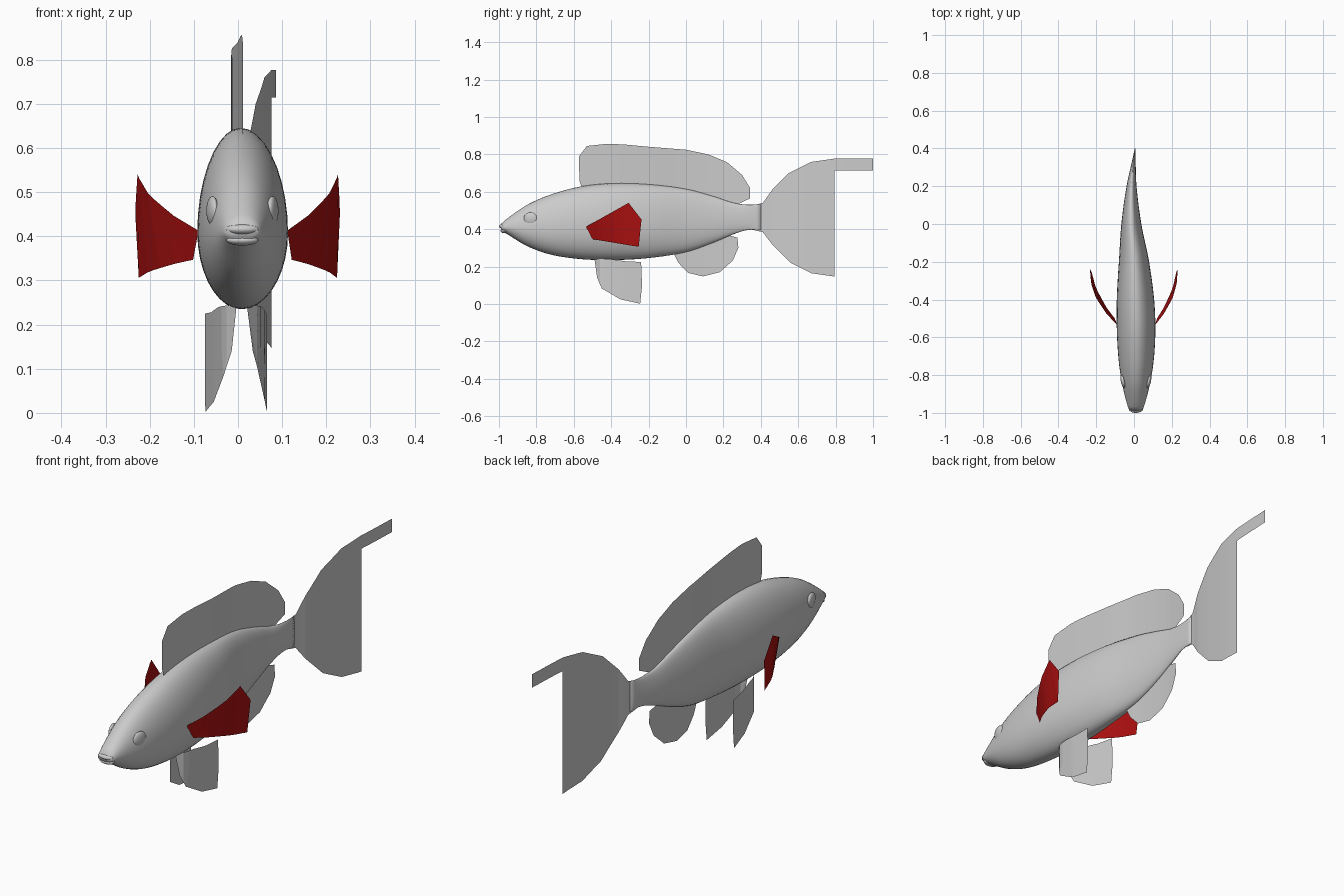
import bpy, bmesh, math
from mathutils import Vector

if "Cube" in bpy.data.objects:
    bpy.data.objects.remove(bpy.data.objects["Cube"])


def interp(table, t, col=1, smooth=False):
    """Interpolate a column of a table keyed by its first entry."""
    n = len(table)
    if t <= table[0][0]:
        return table[0][col]
    if t >= table[-1][0]:
        return table[-1][col]
    i = next(k for k in range(n - 1) if t <= table[k + 1][0])
    a, b = table[i], table[i + 1]
    h = b[0] - a[0]
    f = (t - a[0]) / h
    if not smooth:
        return a[col] + (b[col] - a[col]) * f

    def slope(k):
        p, q = table[max(k - 1, 0)], table[min(k + 1, n - 1)]
        return (q[col] - p[col]) / (q[0] - p[0])
    return ((2*f**3 - 3*f**2 + 1) * a[col] + (f**3 - 2*f*f + f) * h * slope(i)
            + (3*f*f - 2*f**3) * b[col] + (f**3 - f*f) * h * slope(i + 1))


def finish(bm, name, mat=None, smooth=False):
    bmesh.ops.recalc_face_normals(bm, faces=bm.faces)
    mesh = bpy.data.meshes.new(name)
    bm.to_mesh(mesh)
    bm.free()
    obj = bpy.data.objects.new(name, mesh)
    bpy.context.collection.objects.link(obj)
    if mat:
        mesh.materials.append(mat)
    for p in mesh.polygons:
        p.use_smooth = smooth
    return obj


# Swimming curve: sideways offset of the centre line along y
CENTRE = [(-1, .01), (-.55, .011), (-.2, 0), (0, -.014), (.2, -.013), (.35, .001),
          (.41, .008), (.46, .022), (.55, .04), (.67, .06), (.8, .076), (1, .086)]
# Body stations: y, bottom z, top z, half width
BODY = [(-.99, .395, .428, .034), (-.95, .37, .462, .048), (-.85, .31, .53, .073),
        (-.73, .266, .583, .092), (-.57, .241, .627, .102), (-.4, .235, .645, .099),
        (-.2, .246, .64, .08), (0, .278, .615, .053), (.15, .33, .575, .033),
        (.25, .372, .542, .02), (.33, .396, .531, .01), (.4, .395, .535, .002)]


def centre(y):
    return interp(CENTRE, y, smooth=True)


# Body: lofted egg-shaped rings
bm = bmesh.new()
rings, SIDES, STEPS = [], 36, 56
for s in range(STEPS + 1):
    y = -.99 + 1.39 * s / STEPS
    lo, hi, w = (interp(BODY, y, c, True) for c in (1, 2, 3))
    mid = lo + .43 * (hi - lo)
    ring = []
    for k in range(SIDES):
        a = 2 * math.pi * k / SIDES
        rz = hi - mid if math.sin(a) > 0 else mid - lo
        ring.append(bm.verts.new((centre(y) + w * math.cos(a), y, mid + rz * math.sin(a))))
    rings.append(ring)
for r, q in zip(rings, rings[1:]):
    for k in range(SIDES):
        j = (k + 1) % SIDES
        bm.faces.new((r[k], r[j], q[j], q[k]))
bm.faces.new(rings[0])
bm.faces.new(rings[-1])
finish(bm, "body", smooth=True)


def ellipsoid(name, loc, size, yaw=0):
    bpy.ops.mesh.primitive_uv_sphere_add(segments=24, ring_count=14, radius=1,
                                         location=loc, rotation=(0, 0, yaw))
    obj = bpy.context.object
    obj.name = name
    obj.scale = size
    bpy.ops.object.shade_smooth()


# Lips and eyes
ellipsoid("upper_lip", (.01, -.978, .416), (.038, .022, .013))
ellipsoid("lower_lip", (.01, -.97, .391), (.036, .022, .012))
for side, label in ((1, "right"), (-1, "left")):
    ellipsoid(label + "_eye", (.01 + side * .068, -.832, .458), (.012, .036, .033), side * -.2)


def fin(name, outline, bend, step=.03, mat=None):
    """Flat (y, z) outline sliced along y, then bent sideways."""
    bm = bmesh.new()
    bm.faces.new([bm.verts.new((0, y, z)) for y, z in outline])
    bmesh.ops.triangulate(bm, faces=bm.faces)
    ys = [p[0] for p in outline]
    y = min(ys) + step
    while y < max(ys) - .01:
        bmesh.ops.bisect_plane(bm, geom=bm.verts[:] + bm.edges[:] + bm.faces[:],
                               plane_co=Vector((0, y, 0)), plane_no=Vector((0, 1, 0)))
        y += step
    for v in bm.verts:
        v.co.x = bend(v.co.y, v.co.z)
    return finish(bm, name, mat)


# Fins on the centre line
def on_centre(y, z):
    return centre(y)


fin("tail_fin", [(.34, .525), (.41, .54), (.46, .61), (.55, .7), (.67, .76), (.79, .777),
                 (1, .777), (1, .715), (.795, .715), (.795, .147), (.67, .165), (.56, .22),
                 (.46, .32), (.41, .385), (.34, .4)], on_centre)
fin("dorsal_fin", [(-.55, .6), (-.57, .66), (-.572, .79), (-.53, .845), (-.42, .857),
                   (-.33, .853), (-.2, .841), (0, .825), (.12, .8), (.22, .758), (.3, .69),
                   (.343, .62), (.343, .565), (.29, .54), (.25, .52), (.1, .57),
                   (-.2, .62), (-.4, .625)], on_centre)
fin("anal_fin", [(-.07, .28), (-.04, .22), (.01, .167), (.09, .148), (.18, .17), (.25, .232),
                 (.28, .3), (.275, .355), (.22, .37), (.1, .33)], on_centre)

# Pelvic fins, splayed outwards toward the rear
PELVIC = [(-.49, .245), (-.475, .14), (-.45, .083), (-.35, .025), (-.245, .002),
          (-.235, .1), (-.24, .225), (-.32, .228), (-.4, .24)]
SPLAY = {"left": [(-.49, -.003), (-.47, -.018), (-.45, -.033), (-.35, -.055), (-.24, -.075)],
         "right": [(-.49, .02), (-.47, .038), (-.45, .048), (-.35, .061), (-.24, .066)]}
for label, table in SPLAY.items():
    fin(label + "_pelvic_fin", PELVIC, lambda y, z, t=table: interp(t, y))

# Red pectoral fins, curving back
red = bpy.data.materials.new("red")
red.diffuse_color = (.4, .005, .005, 1)
red.use_nodes = True
red.node_tree.nodes["Principled BSDF"].inputs["Base Color"].default_value = red.diffuse_color
PECTORAL = [(-.535, .413), (-.307, .541), (-.238, .452), (-.253, .306), (-.5, .347)]
SWEEP = [(-.505, .11), (-.43, .16), (-.335, .205), (-.25, .225), (-.2, .231)]


def pectoral_bend(y, z, side):
    x = interp(SWEEP, y + .3 * (z - .305))
    return x if side > 0 else -(.09 + (x - .112) * 1.2)


for side, label in ((1, "right"), (-1, "left")):
    fin(label + "_pectoral_fin", PECTORAL, lambda y, z, s=side: pectoral_bend(y, z, s), mat=red)
